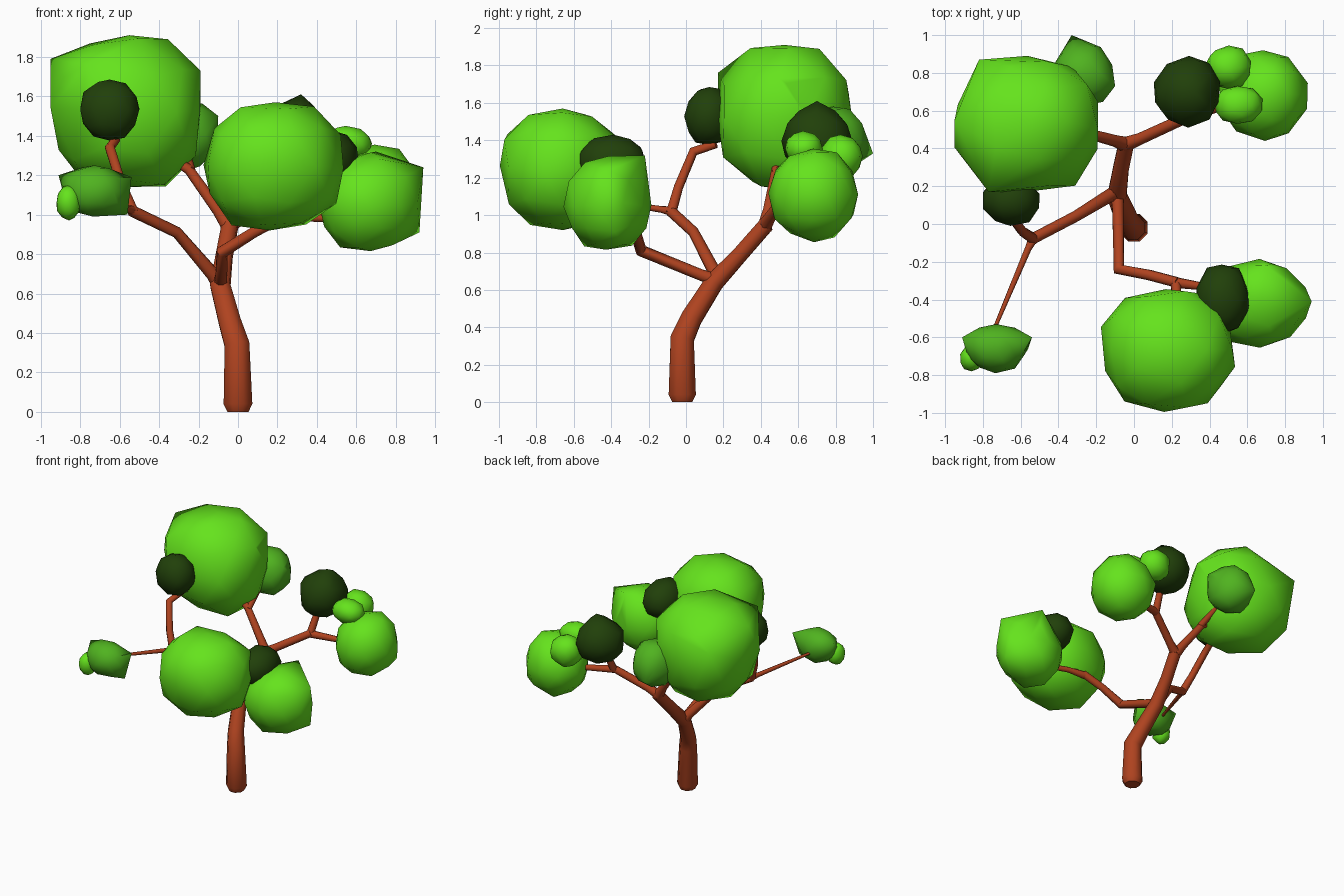
import bpy, bmesh, math, random
from mathutils import Vector

if "Cube" in bpy.data.objects:
    bpy.data.objects.remove(bpy.data.objects["Cube"])


def material(name, r, g, b):
    m = bpy.data.materials.new(name)
    m.diffuse_color = (r, g, b, 1)
    m.use_nodes = True
    m.node_tree.nodes["Principled BSDF"].inputs["Base Color"].default_value = m.diffuse_color
    return m


BARK = material("red brown bark", 0.43, 0.056, 0.014)
BRIGHT = material("bright green leaves", 0.13, 0.77, 0.012)
MID = material("mid green leaves", 0.08, 0.45, 0.014)
DARK = material("dark green leaves", 0.015, 0.051, 0.003)


def finish(bm, name, mat, angle):
    bmesh.ops.recalc_face_normals(bm, faces=bm.faces[:])
    mesh = bpy.data.meshes.new(name)
    bm.to_mesh(mesh)
    bm.free()
    mesh.materials.append(mat)
    ob = bpy.data.objects.new(name, mesh)
    bpy.context.collection.objects.link(ob)
    bpy.ops.object.select_all(action='DESELECT')
    ob.select_set(True)
    bpy.context.view_layer.objects.active = ob
    bpy.ops.object.shade_smooth_by_angle(angle=math.radians(angle))
    return ob


def limb(name, path, sides=8):
    """Tapered tube through (x, y, z, radius) points."""
    bm = bmesh.new()
    pts = [Vector(p[:3]) for p in path]
    rings, prev, u = [], Vector((0, 0, 1)), Vector((1, 0, 0))
    for i, p in enumerate(pts):
        t = Vector((0, 0, 0))
        if i > 0:
            t += (p - pts[i - 1]).normalized()
        if i < len(pts) - 1:
            t += (pts[i + 1] - p).normalized()
        t.normalize()
        u = prev.rotation_difference(t) @ u
        v = t.cross(u)
        prev = t
        r = path[i][3] * 1.05
        rings.append([bm.verts.new(p + r * (u * math.cos(a) + v * math.sin(a)))
                      for a in (math.tau * (k + 0.5) / sides for k in range(sides))])
    for a, b in zip(rings, rings[1:]):
        for k in range(sides):
            n = (k + 1) % sides
            bm.faces.new((a[k], a[n], b[n], b[k]))
    bm.faces.new(rings[0])
    bm.faces.new(rings[-1])
    return finish(bm, name, BARK, 60)


def clump(name, centre, radii, mat, seed, peaks=(), power=2.15):
    """Convex leaf ball fitted to its box, with a few pulled-out corners."""
    rng = random.Random(seed)
    points = bmesh.new()
    bmesh.ops.create_icosphere(points, subdivisions=2, radius=1)
    cos = []
    for v in points.verts:
        p = v.co / sum(abs(c) ** power for c in v.co) ** (1 / power)
        cos.append(p + Vector([rng.uniform(-0.05, 0.05) for _ in range(3)]))
    points.free()
    for k in range(3):
        lo = min(p[k] for p in cos)
        hi = max(p[k] for p in cos)
        for p in cos:
            p[k] = centre[k] + radii[k] * (2 * (p[k] - lo) / (hi - lo) - 1)
    bm = bmesh.new()
    for p in cos + [Vector(p) for p in peaks]:
        bm.verts.new(p)
    bmesh.ops.convex_hull(bm, input=bm.verts[:])
    bmesh.ops.delete(bm, geom=[v for v in bm.verts if not v.link_faces], context='VERTS')
    return finish(bm, name, mat, 45)


# Trunk, carrying on into the back limb
limb("trunk", [(0, -0.02, 0, 0.055), (0, -0.02, 0.04, 0.075), (-0.005, -0.02, 0.34, 0.065),
               (-0.04, 0.03, 0.45, 0.058), (-0.09, 0.15, 0.64, 0.052),
               (-0.07, 0.29, 0.79, 0.043), (-0.04, 0.43, 0.95, 0.042)])

# Left limb and its two twigs
limb("left_limb", [(-0.09, 0.17, 0.64, 0.04), (-0.13, 0.15, 0.70, 0.034),
                   (-0.31, 0.04, 0.91, 0.028), (-0.54, -0.08, 1.02, 0.028)])
limb("left_upper_twig", [(-0.53, -0.08, 1.01, 0.028), (-0.59, -0.04, 1.15, 0.025),
                         (-0.65, 0.04, 1.34, 0.025), (-0.62, 0.16, 1.38, 0.022)])
limb("left_front_twig", [(-0.53, -0.07, 1.02, 0.026), (-0.56, -0.13, 1.03, 0.017),
                         (-0.75, -0.58, 1.10, 0.009)])

# Front limb and its two twigs
limb("front_limb", [(-0.09, 0.17, 0.65, 0.036), (-0.085, 0.08, 0.68, 0.031),
                    (-0.08, -0.24, 0.81, 0.032), (0.08, -0.27, 0.91, 0.028),
                    (0.23, -0.31, 0.99, 0.028)])
limb("front_inner_twig", [(0.22, -0.31, 0.98, 0.028), (0.23, -0.42, 1.06, 0.022)])
limb("front_outer_twig", [(0.22, -0.31, 0.98, 0.028), (0.36, -0.33, 0.985, 0.02),
                          (0.52, -0.38, 0.98, 0.02)])

# Back limb twigs
limb("back_left_twig", [(-0.04, 0.42, 0.93, 0.04), (-0.10, 0.44, 1.02, 0.03),
                        (-0.25, 0.48, 1.23, 0.026), (-0.36, 0.5, 1.3, 0.022)])
limb("back_rear_twig", [(-0.24, 0.47, 1.22, 0.025), (-0.27, 0.70, 1.35, 0.018)])
limb("back_right_limb", [(-0.05, 0.42, 0.94, 0.038), (0.03, 0.45, 0.99, 0.03),
                         (0.27, 0.56, 1.13, 0.028)])
limb("back_right_upper_twig", [(0.26, 0.56, 1.12, 0.028), (0.28, 0.66, 1.33, 0.022)])
limb("back_right_outer_twig", [(0.26, 0.56, 1.12, 0.028), (0.52, 0.64, 1.1, 0.02)])

# Leaf clumps: name, centre, radii, colour, pulled corners
CLUMPS = [
    ("large_back_clump", (-0.57, 0.53, 1.525), (0.38, 0.36, 0.385), BRIGHT,
     [(-0.95, 0.55, 1.79), (-0.82, 0.87, 1.65), (-0.19, 0.50, 1.73), (-0.77, 0.17, 1.76)]),
    ("large_back_dark_clump", (-0.65, 0.12, 1.53), (0.15, 0.13, 0.155), DARK, []),
    ("rear_clump", (-0.27, 0.79, 1.40), (0.165, 0.165, 0.18), MID,
     [(-0.33, 1.0, 1.33), (-0.10, 0.73, 1.50)]),
    ("front_clump", (0.18, -0.67, 1.245), (0.355, 0.325, 0.325), BRIGHT, []),
    ("front_right_clump", (0.66, -0.42, 1.065), (0.25, 0.235, 0.25), BRIGHT,
     [(0.94, -0.41, 1.24), (0.92, -0.38, 0.91), (0.70, -0.22, 1.32)]),
    ("front_dark_clump", (0.47, -0.40, 1.28), (0.14, 0.185, 0.15), DARK, []),
    ("back_dark_clump", (0.28, 0.70, 1.41), (0.175, 0.19, 0.175), DARK,
     [(0.32, 0.70, 1.61)]),
    ("back_right_clump", (0.685, 0.68, 1.105), (0.235, 0.24, 0.25), BRIGHT, []),
    ("back_right_small_clump", (0.50, 0.83, 1.31), (0.12, 0.115, 0.12), BRIGHT, []),
    ("back_right_tiny_clump", (0.555, 0.63, 1.36), (0.125, 0.10, 0.09), BRIGHT, []),
    ("left_clump", (-0.73, -0.66, 1.12), (0.15, 0.13, 0.13), MID,
     [(-0.54, -0.60, 1.19), (-0.91, -0.60, 1.20), (-0.56, -0.66, 1.0)]),
    ("left_tiny_clump", (-0.86, -0.71, 1.06), (0.06, 0.07, 0.09), BRIGHT, []),
]
for i, (name, centre, radii, mat, peaks) in enumerate(CLUMPS):
    clump(name, centre, radii, mat, 11 + i, peaks, 2.35 if i == 0 else 2.15)
